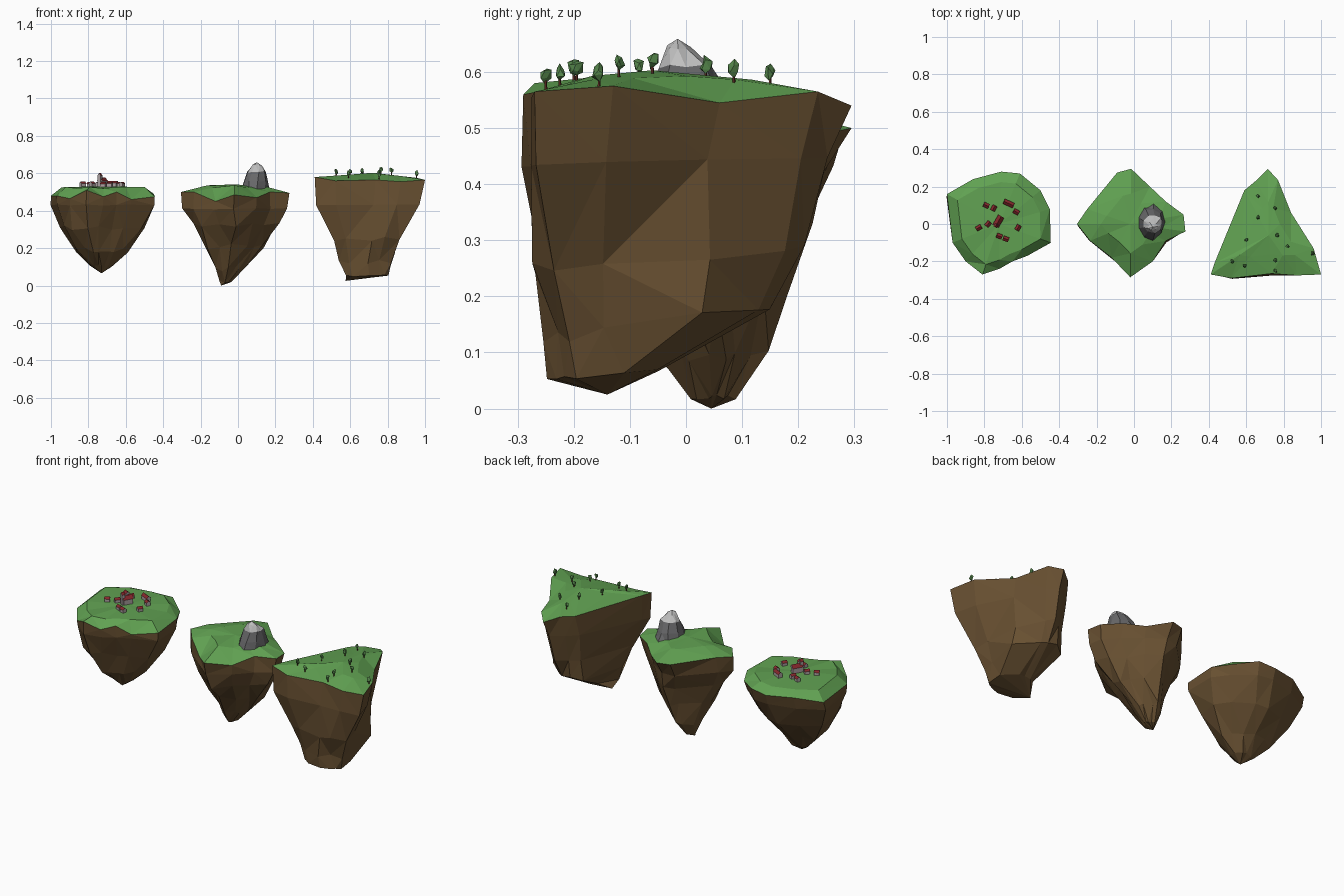
import bpy
import bmesh
import random
from math import cos, sin, tau, radians
from mathutils import Matrix, Vector
from mathutils.bvhtree import BVHTree

random.seed(4)
default_cube = bpy.data.objects.get("Cube")
if default_cube:
    bpy.data.objects.remove(default_cube, do_unlink=True)


def make_material(name, red, green, blue):
    material = bpy.data.materials.new(name)
    material.use_nodes = True
    color = (red, green, blue, 1)
    material.diffuse_color = color
    material.node_tree.nodes["Principled BSDF"].inputs["Base Color"].default_value = color
    return material


earth = make_material("earth brown", .138, .08, .031)
grass = make_material("grass green", .12, .36, .085)
stone = make_material("dark stone", .135, .135, .14)
summit = make_material("pale summit", .52, .52, .52)
plaster = make_material("house wall", .42, .36, .36)
tiles = make_material("roof red", .23, .02, .024)
leaves = make_material("leaf green", .09, .235, .07)
bark = make_material("bark", .13, .03, .02)


def finish(bm, name, *materials):
    """Turn a bmesh into a flat shaded object."""
    bmesh.ops.recalc_face_normals(bm, faces=bm.faces)
    mesh = bpy.data.meshes.new(name)
    bm.to_mesh(mesh)
    bm.free()
    for material in materials:
        mesh.materials.append(material)
    obj = bpy.data.objects.new(name, mesh)
    bpy.context.collection.objects.link(obj)
    return obj


def loft(rings, tip):
    """Skin a stack of equal rings and close the far end at a tip point."""
    bm = bmesh.new()
    loops = [[bm.verts.new(p) for p in ring] for ring in rings]
    count = len(loops[0])
    for lower, upper in zip(loops, loops[1:]):
        for i in range(count):
            j = (i + 1) % count
            bm.faces.new((lower[i], lower[j], upper[j], upper[i]))
    end = bm.verts.new(tip)
    for i in range(count):
        bm.faces.new((loops[-1][i], loops[-1][(i + 1) % count], end))
    bmesh.ops.triangulate(bm, faces=bm.faces[:])
    return bm


def jitter(amount):
    return Vector([random.uniform(-amount, amount) for _ in range(3)])


def fit_ring(rim, x0, x1, y0, y1, z0, z1, rounding, rough):
    """Squeeze the rim into a box, sloping from z0 in front to z1 behind."""
    xs, ys = [p[0] for p in rim], [p[1] for p in rim]
    ring = []
    for x, y, _ in rim:
        flat = Vector(((x - min(xs)) / (max(xs) - min(xs)) - .5,
                       (y - min(ys)) / (max(ys) - min(ys)) - .5))
        u, v = flat.lerp(flat.normalized() / 2, rounding) + Vector((.5, .5))
        point = Vector((x0 + u * (x1 - x0), y0 + v * (y1 - y0), z0 + v * (z1 - z0)))
        ring.append(point + jitter(rough))
    return ring


def island(name, rim, levels, bottom, meadow, crown):
    """Rock below the rim, gently domed grass above; returns the grass surface."""
    rings = [rim] + [fit_ring(rim, *lv, .004 + .01 * (0 < i < len(levels) - 1))
                     for i, lv in enumerate(levels)]
    finish(loft(rings, bottom), name + "_rock", earth)
    scale, height, rough = meadow
    top = Vector(crown)
    inner = []
    for p in rim:
        q = top.lerp(Vector(p), scale)
        q.z = height + random.uniform(-rough, rough)
        inner.append(q)
    bm = loft([rim, inner], crown)
    surface = BVHTree.FromBMesh(bm)
    finish(bm, name + "_grass", grass)
    return surface


def ground(surface, x, y):
    hit = surface.ray_cast(Vector((x, y, 1)), Vector((0, 0, -1)))[0]
    return hit if hit else Vector((x, y, .57))


# Village island
village_rim = [(-1, .16, .48), (-.86, .24, .5), (-.71, .28, .49), (-.61, .27, .5),
               (-.5, .18, .48), (-.45, .08, .49), (-.445, -.1, .475), (-.57, -.17, .46),
               (-.65, -.2, .5), (-.72, -.24, .475), (-.81, -.27, .51), (-.9, -.2, .465),
               (-.97, -.1, .48)]
village_top = island("village_island", village_rim, [
    (-1, -.45, -.26, .26, .43, .43, 0),
    (-.96, -.51, -.21, .19, .31, .31, 0),
    (-.87, -.6, -.14, .08, .19, .19, 0),
    (-.79, -.67, -.07, .03, .105, .105, .2)],
    (-.73, -.025, .065), (.8, .523, .004), (-.72, 0, .53))

# Mountain island
peak_rim = [(-.305, 0, .5), (-.25, .08, .51), (-.09, .275, .5), (-.015, .295, .5),
            (.085, .2, .48), (.17, .12, .5), (.265, .05, .49), (.275, -.04, .495),
            (.17, -.09, .5), (.1, -.2, .47), (-.02, -.285, .485), (-.12, -.18, .45),
            (-.235, -.09, .5)]
island("mountain_island", peak_rim, [
    (-.3, .26, -.26, .25, .41, .42, .2),
    (-.24, .215, -.22, .215, .32, .33, .25),
    (-.19, .145, -.12, .17, .21, .21, .25),
    (-.13, .035, -.05, .14, .09, .09, .1),
    (-.1, -.03, .01, .09, .02, .02, 0)],
    (-.09, .045, 0), (.55, .53, .008), (-.02, 0, .54))

# Forest island: a triangle above that rounds off below
forest_rim = [(.41, -.27, .58), (.43, -.21, .58), (.59, .18, .565), (.65, .23, .565),
              (.715, .295, .54), (.77, .235, .565), (.84, .06, .545), (.96, -.13, .575),
              (1, -.27, .565), (.87, -.275, .555), (.735, -.265, .565), (.52, -.29, .56)]
forest_top = island("forest_island", forest_rim, [
    (.415, .975, -.295, .255, .43, .45, .08),
    (.475, .89, -.285, .2, .25, .28, .5),
    (.515, .85, -.265, .155, .12, .18, .85),
    (.555, .815, -.245, -.05, .05, .07, 1)],
    (.575, -.14, .025), (.5, .588, .005), (.72, -.06, .603))

# Mountain: tapering rough rings with a pale summit
tiers = [(.09, .01, .074, .1, .51), (.094, .007, .066, .078, .56),
         (.102, .002, .05, .048, .608), (.1, -.012, .024, .02, .643)]
mountain = [[Vector((cx + rx * cos(tau * i / 9), cy + ry * sin(tau * i / 9), z)) + jitter(.005)
             for i in range(9)] for cx, cy, rx, ry, z in tiers]
rock = loft(mountain, (.1, -.015, .659))
for face in rock.faces:
    face.material_index = int(face.calc_center_median().z > .605)
finish(rock, "mountain", stone, summit)


def house(name, x, y, length, width, wall, roof, angle):
    """Plaster box with a gabled roof, standing on the village grass."""
    base = ground(village_top, x, y)
    place = Matrix.Translation(base) @ Matrix.Rotation(radians(angle), 4, "Z")
    bm = bmesh.new()
    bmesh.ops.create_cube(bm, size=1, matrix=place @ Matrix.Diagonal((length, width, 2 * wall, 1)))
    finish(bm, name + "_walls", plaster)
    bm = bmesh.new()
    a, b = length * .55, width * .6
    ends = [[bm.verts.new(place @ Vector((s, yy, zz)))
             for yy, zz in ((-b, wall), (b, wall), (0, wall + roof))] for s in (-a, a)]
    for i in range(3):
        j = (i + 1) % 3
        bm.faces.new((ends[0][i], ends[0][j], ends[1][j], ends[1][i]))
    finish(bm, name + "_roof", tiles)
    # Plaster gables close the roof ends
    bm = bmesh.new()
    for s in (-a, a):
        bm.faces.new([bm.verts.new(place @ Vector((s, yy, zz)))
                      for yy, zz in ((-b, wall), (b, wall), (0, wall + roof))])
    finish(bm, name + "_gables", plaster)


# Houses around the church
homes = [(-.75, .085, 60), (-.79, .1, -25), (-.63, .065, -30), (-.62, -.02, 60),
         (-.78, 0, 50), (-.83, -.02, 30), (-.72, -.065, -20), (-.685, -.08, -20)]
for number, (x, y, angle) in enumerate(homes):
    house(f"house_{number}", x, y, .028, .022, .017, .01, angle)
house("long_house", -.67, .11, .052, .024, .02, .012, -25)
house("church", -.725, .015, .055, .03, .03, .018, 60)
house("church_tower", -.738, -.008, .018, .018, .058, .014, 60)

# Trees: thin trunk and lumpy crown
spots = [(.665, .15), (.755, .085), (.665, .035), (.765, -.06), (.6, -.085), (.82, -.12),
         (.955, -.155), (.755, -.195), (.525, -.2), (.59, -.225), (.755, -.25)]
for number, (x, y) in enumerate(spots):
    base = ground(forest_top, x, y)
    bm = bmesh.new()
    bmesh.ops.create_cone(bm, cap_ends=True, segments=5, radius1=.003, radius2=.002, depth=.024,
                          matrix=Matrix.Translation(base + Vector((0, 0, .01))))
    finish(bm, f"tree_trunk_{number}", bark)
    bm = bmesh.new()
    bmesh.ops.create_icosphere(bm, subdivisions=1, radius=.01,
                               matrix=Matrix.Translation(base + Vector((0, 0, .025)))
                               @ Matrix.Diagonal((1, 1, 1.5, 1)))
    for vert in bm.verts:
        vert.co += jitter(.004)
    finish(bm, f"tree_crown_{number}", leaves)
